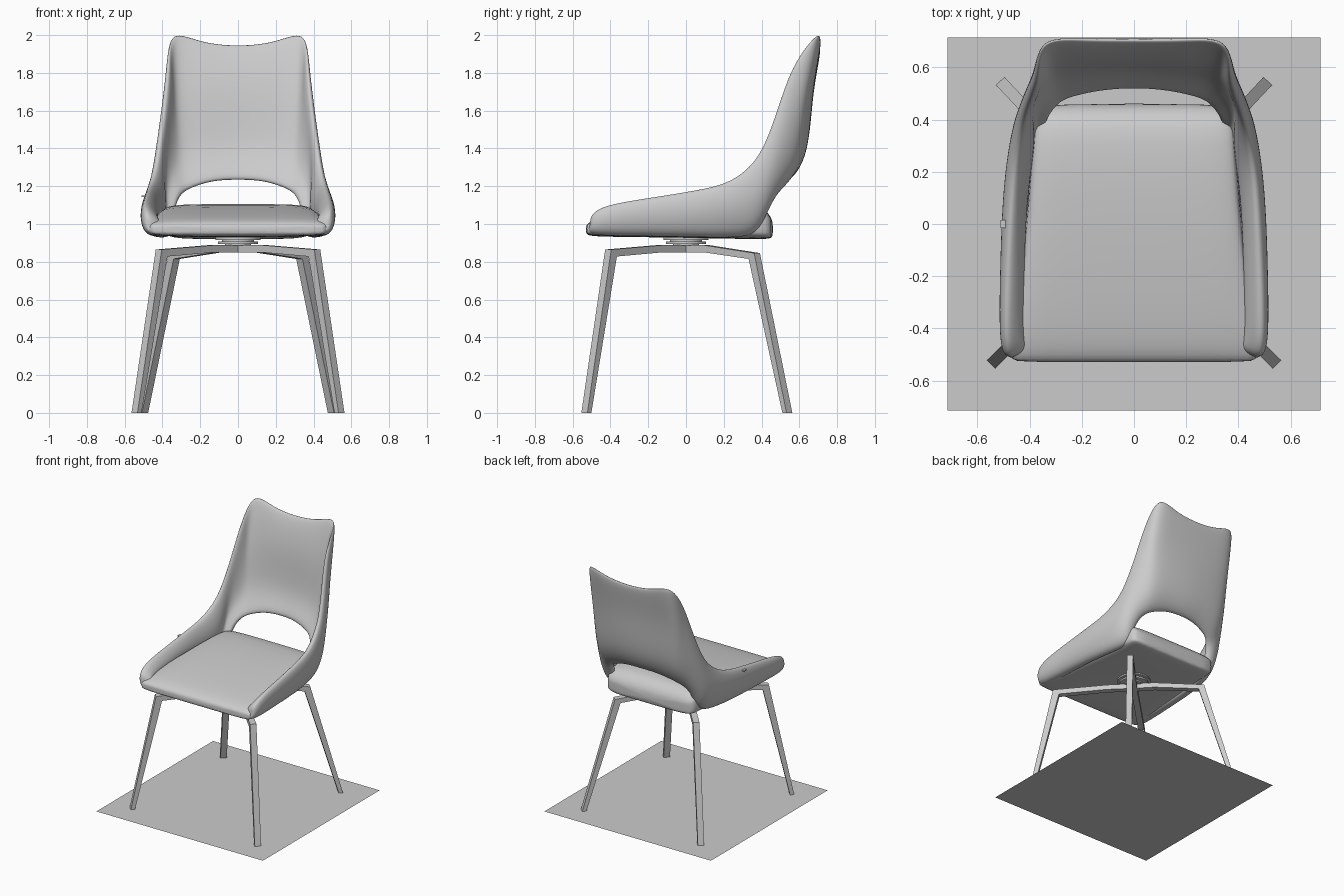
import bpy, bmesh, math
from mathutils import Vector

if "Cube" in bpy.data.objects:
    bpy.data.objects.remove(bpy.data.objects["Cube"])


def make(name, verts, faces, smooth=True):
    me = bpy.data.meshes.new(name)
    me.from_pydata(verts, [], faces)
    ob = bpy.data.objects.new(name, me)
    bpy.context.collection.objects.link(ob)
    if smooth:
        me.shade_smooth()
    return ob


def fix_normals(ob):
    bm = bmesh.new()
    bm.from_mesh(ob.data)
    bmesh.ops.recalc_face_normals(bm, faces=bm.faces)
    bm.to_mesh(ob.data)
    bm.free()


def subdivide(ob, levels):
    m = ob.modifiers.new("Smooth", 'SUBSURF')
    m.levels = m.render_levels = levels


# Shell: half of the wrap-around outer skin, four points per station, bottom to top
arm = [
    [(.41, -.535, .95), (.475, -.53, .95), (.495, -.525, .99), (.48, -.52, 1.04)],
    [(.41, -.46, .935), (.498, -.46, .935), (.526, -.46, 1.03), (.505, -.46, 1.105)],
    [(.40, -.20, .93), (.49, -.20, .935), (.523, -.20, 1.06), (.500, -.20, 1.145)],
    [(.39, .05, .925), (.475, .05, .93), (.518, .05, 1.07), (.490, .05, 1.185)],
    [(.37, .22, .92), (.45, .22, .93), (.503, .23, 1.09), (.478, .22, 1.22)],
    [(.35, .38, .92), (.43, .38, .955), (.477, .38, 1.13), (.455, .34, 1.305)],
]
back = [
    [(.34, .425, 1.045), (.42, .45, 1.11), (.45, .45, 1.28), (.435, .42, 1.42)],
    [(.32, .46, 1.115), (.385, .53, 1.235), (.42, .525, 1.46), (.405, .50, 1.65)],
    [(.29, .495, 1.15), (.35, .59, 1.30), (.39, .585, 1.58), (.384, .575, 1.87)],
    [(.24, .515, 1.175), (.29, .625, 1.33), (.355, .64, 1.66), (.372, .735, 2.045)],
    [(.13, .54, 1.21), (.17, .645, 1.36), (.19, .665, 1.70), (.200, .725, 1.965)],
    [(0, .55, 1.215), (0, .655, 1.36), (0, .67, 1.70), (0, .725, 1.945)],
]
stations = arm + back
faces = [(i * 4 + j, i * 4 + j + 4, i * 4 + j + 5, i * 4 + j + 1)
         for i in range(len(stations) - 1) for j in range(3)]
shell = make("shell", [p for s in stations for p in s], faces)
group = shell.vertex_groups.new(name="thickness")
for i in range(len(stations)):
    for j in range(4):
        w = (.5, .7, .95, .35)[j] if i < len(arm) else (.5, .5, .5, .3)[j]
        group.add([i * 4 + j], w, 'REPLACE')
mir = shell.modifiers.new("Mirror", 'MIRROR')
mir.use_clip = True
sol = shell.modifiers.new("Thickness", 'SOLIDIFY')
sol.thickness = .12
sol.offset = -1
sol.vertex_group = "thickness"
subdivide(shell, 3)

# Seat cushion: rounded sections lofted front to back (y, half width, bottom, top)
sections = [(-.53, .45, .955, .985), (-.522, .47, .94, 1.005), (-.48, .475, .935, 1.025),
            (-.40, .465, .932, 1.045), (-.2, .435, .93, 1.075), (.1, .405, .925, 1.105),
            (.33, .39, .92, 1.108), (.40, .385, .92, 1.09), (.44, .37, .922, 1.055),
            (.462, .335, .93, 1.01)]
N = 28


def squash(v, power):
    return math.copysign(abs(v) ** power, v)


verts = []
for y, w, zb, zt in sections:
    for k in range(N):
        a = 2 * math.pi * k / N
        x = w * squash(math.cos(a), .4)
        z = (zb + zt) / 2 + (zt - zb) / 2 * squash(math.sin(a), .3)
        verts.append((x, y, z))
faces = [(i * N + k, i * N + (k + 1) % N, (i + 1) * N + (k + 1) % N, (i + 1) * N + k)
         for i in range(len(sections) - 1) for k in range(N)]
last = (len(sections) - 1) * N
faces += [tuple(range(N)), tuple(range(last, last + N))]
seat = make("seat_cushion", verts, faces)
fix_normals(seat)
subdivide(seat, 1)


# Legs: flat bent bar profile (radius, z) given a width across its radial direction
def leg(name, foot, profile, width=.045):
    d = Vector((foot[0], foot[1], 0)).normalized()
    side = Vector((-d.y, d.x, 0)) * width / 2
    n = len(profile)
    vs = [d * r + Vector((0, 0, z)) + side * s for s in (-1, 1) for r, z in profile]
    fs = [tuple(range(n)), tuple(range(n, 2 * n))]
    fs += [(k, (k + 1) % n, n + (k + 1) % n, n + k) for k in range(n)]
    fix_normals(make(name, vs, fs, False))


front = [(0, .85), (.20, .85), (.545, .828), (.738, 0), (.768, 0), (.588, .865), (.20, .888), (0, .89)]
rear = [(0, .85), (.15, .85), (.475, .815), (.72, 0), (.75, 0), (.515, .846), (.15, .888), (0, .89)]
for s, label in ((-1, "left"), (1, "right")):
    leg("front_leg_" + label, (s * .547, -.537), front)
    leg("rear_leg_" + label, (s * .51, .545), rear)

# Swivel: stacked discs between legs and seat (radius, bottom, top)
for i, (r, z0, z1) in enumerate([(.07, .885, .90), (.105, .895, .908), (.085, .905, .92), (.12, .915, .935)]):
    bpy.ops.mesh.primitive_cylinder_add(vertices=48, radius=r, depth=z1 - z0,
                                        location=(0, 0, (z0 + z1) / 2))
    bpy.context.object.name = "swivel_disc_%d" % (i + 1)
    bpy.ops.object.shade_smooth_by_angle()

# Small tab on the left arm
bpy.ops.mesh.primitive_cube_add(size=1, location=(-.5, 0, 1.148))
tab = bpy.context.object
tab.name = "side_tab"
tab.scale = (.022, .03, .008)

# Square sheet the legs stand on
h = .715
make("base_sheet", [(-h, -h, 0), (h, -h, 0), (h, h, 0), (-h, h, 0)], [(0, 1, 2, 3)], False)
